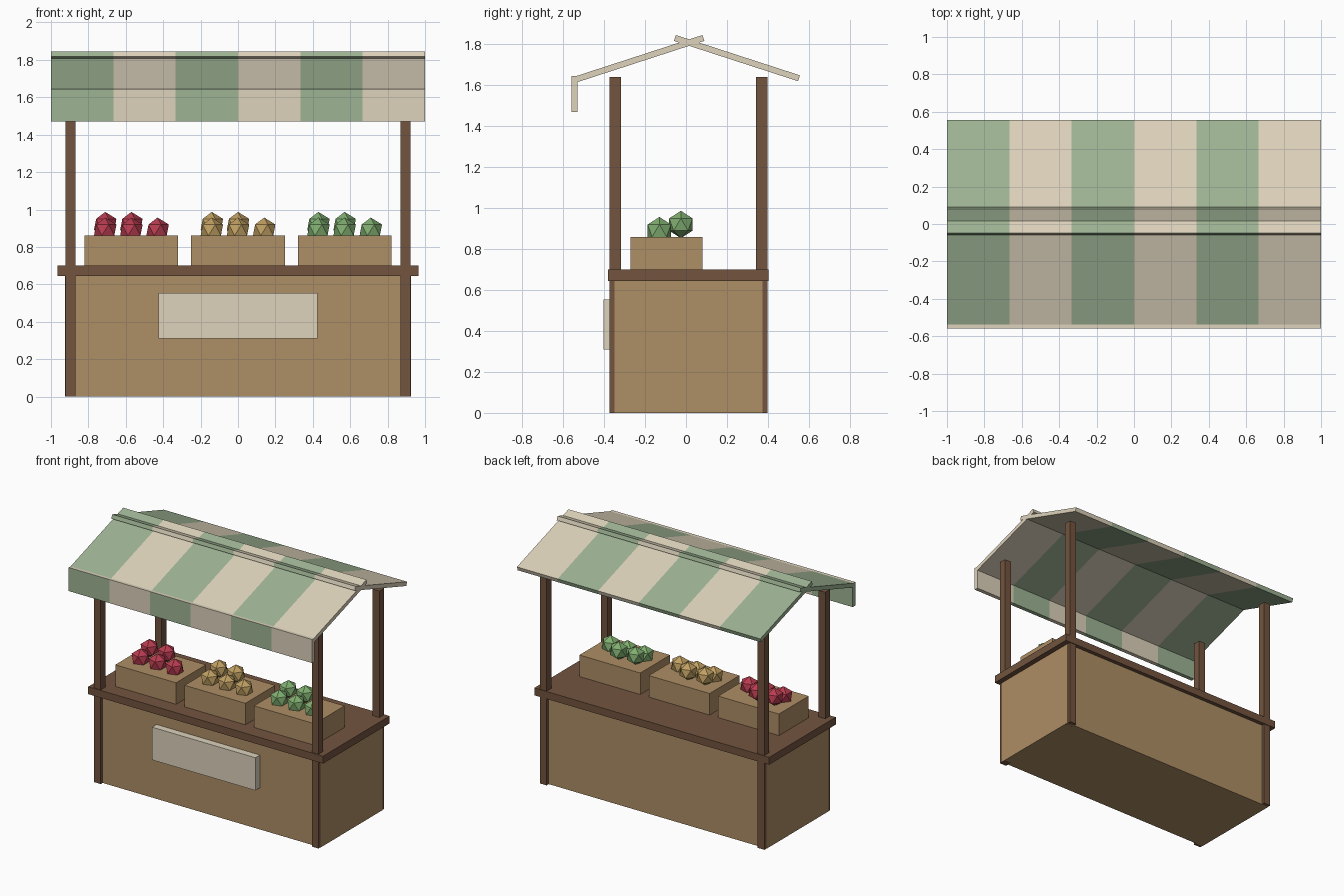
import bpy, bmesh, math
from mathutils import Vector, Matrix

cube = bpy.data.objects.get("Cube")
if cube:
    bpy.data.objects.remove(cube, do_unlink=True)


def material(name, rgb):
    lin = [((c / 255 + 0.055) / 1.055) ** 2.4 for c in rgb] + [1.0]
    m = bpy.data.materials.new(name)
    m.use_nodes = True
    m.diffuse_color = lin
    bsdf = next(n for n in m.node_tree.nodes if n.type == 'BSDF_PRINCIPLED')
    bsdf.inputs["Base Color"].default_value = lin
    return m


CREAM = material("cream cloth", (221, 210, 187))
GREEN = material("sage green cloth", (158, 180, 148))
WOOD = material("light wood", (174, 142, 101))
DARK = material("dark wood", (114, 84, 63))
RED = material("red fruit", (184, 60, 80))
GOLD = material("golden fruit", (192, 160, 98))
LEAF = material("green fruit", (128, 174, 112))


def finish(name, bm, mats):
    bmesh.ops.recalc_face_normals(bm, faces=bm.faces)
    mesh = bpy.data.meshes.new(name)
    bm.to_mesh(mesh)
    bm.free()
    for m in mats:
        mesh.materials.append(m)
    ob = bpy.data.objects.new(name, mesh)
    bpy.context.collection.objects.link(ob)
    return ob


def box_bmesh(lo, hi):
    lo, hi = Vector(lo), Vector(hi)
    bm = bmesh.new()
    bmesh.ops.create_cube(bm, size=1)
    bmesh.ops.scale(bm, vec=hi - lo, verts=bm.verts)
    bmesh.ops.translate(bm, vec=(lo + hi) / 2, verts=bm.verts)
    return bm


def box(name, lo, hi, mat):
    return finish(name, box_bmesh(lo, hi), [mat])


def striped_panel(name, lo, hi, plain_top=False):
    """Box cut into six equal stripes along x, green first."""
    bm = box_bmesh(lo, hi)
    for i in range(1, 6):
        bmesh.ops.bisect_plane(bm, geom=bm.verts[:] + bm.edges[:] + bm.faces[:],
                               plane_co=(-1 + i / 3, 0, 0), plane_no=(1, 0, 0))
    bm.normal_update()
    for f in bm.faces:
        stripe = min(5, int((f.calc_center_median().x + 1) * 3))
        f.material_index = stripe % 2
        if plain_top and f.normal.z > 0.9:
            f.material_index = 1
    return finish(name, bm, [GREEN, CREAM])


# Stall body, counter and sign board
box("stall_body", (-0.925, -0.35, 0), (0.925, 0.373, 0.65), WOOD)
box("counter_top", (-0.965, -0.38, 0.645), (0.965, 0.402, 0.70), DARK)
box("sign_board", (-0.425, -0.403, 0.31), (0.425, -0.35, 0.553), CREAM)

# Corner posts
HALF = 0.0275
for side, x in (("right", -0.895), ("left", 0.895)):
    for end, y in (("front", -0.345), ("back", 0.37)):
        box(f"{end}_{side}_post", (x - HALF, y - HALF, 0), (x + HALF, y + HALF, 1.64), DARK)


# Two crossing roof slabs, each hung from its ridge end
def roof_slab(name, ridge_y, length, direction):
    ends = sorted((0, direction * length))
    ob = striped_panel(name, (-1, ends[0], -0.015), (1, ends[1], 0.015))
    ob.data.transform(Matrix.Translation((0, ridge_y, 1.831))
                      @ Matrix.Rotation(-direction * math.radians(18), 4, 'X'))


roof_slab("front_awning", 0.085, 0.65, -1)
roof_slab("back_awning", -0.054, 0.637, 1)
striped_panel("awning_valance", (-1, -0.559, 1.47), (1, -0.529, 1.645), plain_top=True)

# Crates, each with three fruits in front and two raised behind
SPOTS = [(-0.14, -0.13, 0.89), (0, -0.13, 0.89), (0.14, -0.13, 0.89),
         (-0.14, -0.025, 0.92), (0, -0.025, 0.92)]
for label, cx, mat in (("red", -0.57, RED), ("golden", 0, GOLD), ("green", 0.57, LEAF)):
    box(f"{label}_fruit_crate", (cx - 0.25, -0.27, 0.70), (cx + 0.25, 0.08, 0.86), WOOD)
    bm = bmesh.new()
    for dx, y, z in SPOTS:
        bmesh.ops.create_icosphere(bm, subdivisions=1, radius=0.067,
                                   matrix=Matrix.Translation((cx + dx, y, z)))
    finish(f"{label}_fruits", bm, [mat])
